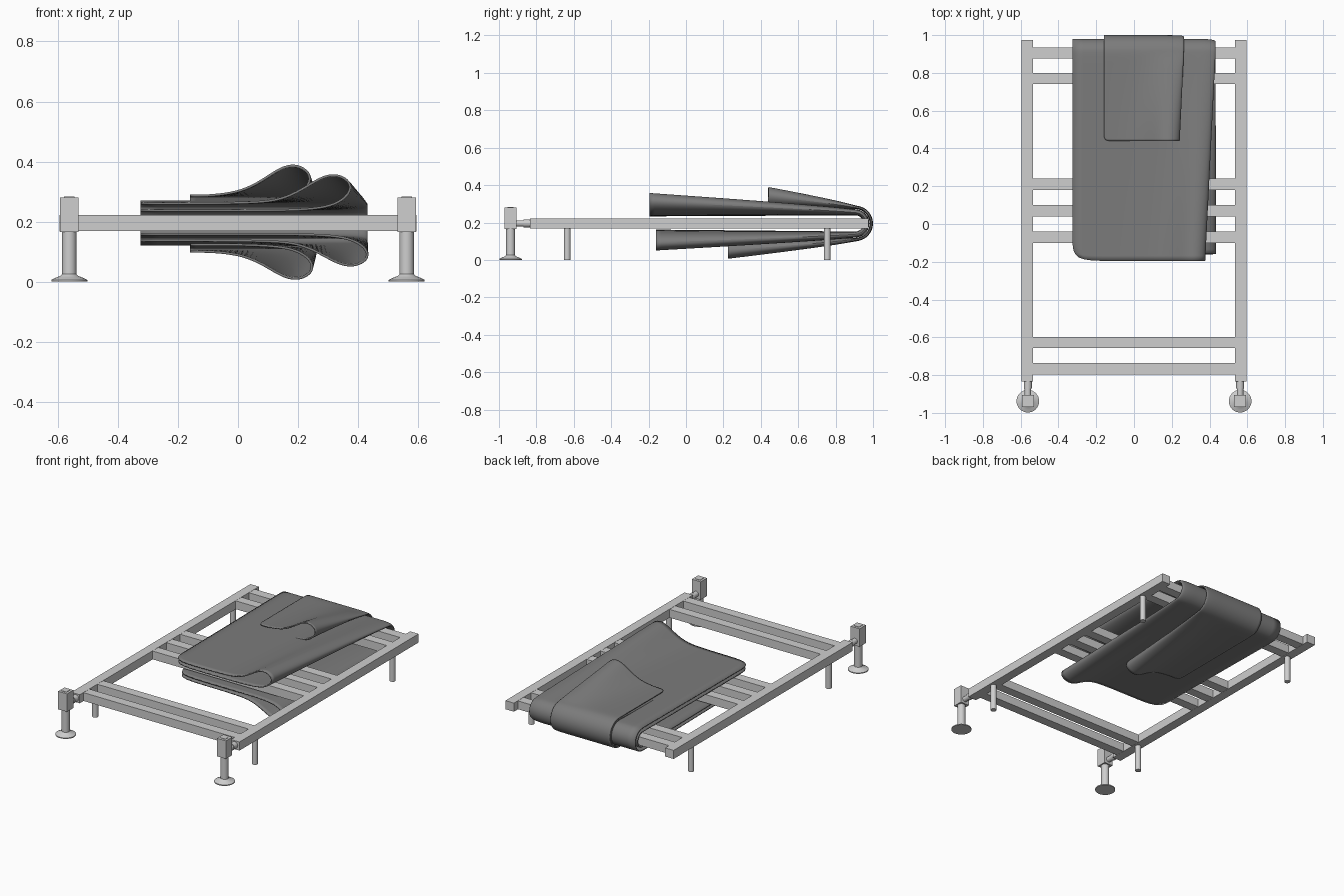
import bpy, bmesh, math
from mathutils import Vector

if "Cube" in bpy.data.objects:
    bpy.data.objects.remove(bpy.data.objects["Cube"], do_unlink=True)


def material(name, value):
    m = bpy.data.materials.new(name)
    m.use_nodes = True
    color = (value, value, value, 1)
    m.diffuse_color = color
    m.node_tree.nodes["Principled BSDF"].inputs["Base Color"].default_value = color
    return m


METAL = material("light grey metal", 0.62)
CLOTH = material("dark grey cloth", 0.2)
MID_Z = 0.195
RAIL_X = 0.565


def make_object(name, bm, mat):
    bmesh.ops.recalc_face_normals(bm, faces=bm.faces)
    mesh = bpy.data.meshes.new(name)
    bm.to_mesh(mesh)
    bm.free()
    mesh.materials.append(mat)
    obj = bpy.data.objects.new(name, mesh)
    bpy.context.collection.objects.link(obj)
    return obj


def smooth(obj, degrees=35):
    bpy.ops.object.select_all(action='DESELECT')
    obj.select_set(True)
    bpy.context.view_layer.objects.active = obj
    bpy.ops.object.shade_smooth_by_angle(angle=math.radians(degrees))


def box(name, center, size):
    bm = bmesh.new()
    bmesh.ops.create_cube(bm, size=1)
    bmesh.ops.scale(bm, vec=size, verts=bm.verts)
    bmesh.ops.translate(bm, vec=center, verts=bm.verts)
    return make_object(name, bm, METAL)


def lathe(name, origin, profile, axis=(0, 0, 1)):
    """Turn (radius, height) points about an axis through origin."""
    bm = bmesh.new()
    verts = [bm.verts.new((r, 0, h)) for r, h in profile]
    edges = [bm.edges.new(pair) for pair in zip(verts, verts[1:])]
    bmesh.ops.spin(bm, geom=verts + edges, cent=(0, 0, 0), axis=(0, 0, 1),
                   angle=math.tau, steps=32)
    bmesh.ops.remove_doubles(bm, verts=bm.verts, dist=1e-5)
    turn = Vector((0, 0, 1)).rotation_difference(Vector(axis)).to_matrix()
    bmesh.ops.rotate(bm, matrix=turn, verts=bm.verts)
    bmesh.ops.translate(bm, vec=origin, verts=bm.verts)
    smooth(make_object(name, bm, METAL))


# Ladder frame, wall posts and valve feet on both sides
for side, s in (("left", 1), ("right", -1)):
    x = s * RAIL_X
    box(side + "_rail", (x, 0.07, MID_Z), (0.06, 1.81, 0.055))
    for where, y in (("lower", -0.635), ("upper", 0.755)):
        lathe(f"{side}_{where}_wall_post", (x, y, 0),
              [(0, 0), (0.018, 0), (0.018, 0.175), (0, 0.175)])

    vx, vy = s * 0.562, -0.938
    box(side + "_valve_block", (vx, vy, 0.223), (0.063, 0.064, 0.115))
    box(side + "_valve_cap", (vx, vy, 0.281), (0.034, 0.034, 0.004))
    lathe(side + "_valve_foot", (vx, vy, 0),
          [(0, 0), (0.06, 0), (0.06, 0.006), (0.045, 0.013), (0.03, 0.019),
           (0.024, 0.025), (0.024, 0.168), (0, 0.168)])
    lathe(side + "_valve_connector", (vx, -0.91, MID_Z),
          [(0, 0), (0.017, 0), (0.017, 0.04), (0.021, 0.04), (0.021, 0.08),
           (0, 0.08)], axis=(0, 1, 0))

for i, y in enumerate((-0.767, -0.627, -0.07, 0.07, 0.21, 0.77, 0.905)):
    box(f"crossbar_{i + 1}", (0, y, MID_Z), (1.08, 0.06, 0.053))

# Folded cloth cross-section: distance from fold, height at hem, height at bar
FOLD = [(-0.25, 0, 0), (-0.14, 0.03, 0), (-0.065, 0.12, 0), (-0.015, 0.36, 0.2),
        (0.003, 0.64, 0.5), (-0.008, 0.88, 0.8), (-0.05, 1.05, 1),
        (-0.1, 0.95, 1), (-0.16, 0.6, 1), (-0.23, 0.31, 1), (-0.31, 0.22, 1)]
BAR_Y = 0.905


def towel(name, left, bar, top, bottom):
    """bar: fold x, inner and outer radius; ends: hem y, fold x, inner, apex."""
    steps = 10
    rows = []
    for i in range(steps):
        rows.append((top, 1 - i / steps, 0))
    for i in range(steps + 1):
        rows.append((top if i < steps / 2 else bottom, 0, math.pi * i / steps))
    for i in range(1, steps + 1):
        rows.append((bottom, i / steps, math.pi))

    bm = bmesh.new()
    grid = []
    for (hem_y, hem_x, inner, apex), t, angle in rows:
        w = t ** 0.88
        fold_x = bar[0] + (hem_x - bar[0]) * t
        section = [(left, 0, 0), ((left + fold_x - 0.25) / 2, 0, 0)]
        section += [(fold_x + d, f, g) for d, f, g in FOLD]
        section += [((left + fold_x - 0.31) / 2, 0.2, 1), (left, 0.2, 1)]
        line = []
        for x, f, g in section:
            at_bar = bar[1] + g * (bar[2] - bar[1])
            at_hem = inner + f * (apex - inner)
            d = at_bar + (at_hem - at_bar) * w
            y = BAR_Y + (hem_y - BAR_Y) * t + d * math.sin(angle)
            line.append(bm.verts.new((max(x, left), y, MID_Z + d * math.cos(angle))))
        grid.append(line)
    for a, b in zip(grid, grid[1:]):
        for j in range(len(a) - 1):
            bm.faces.new((a[j], a[j + 1], b[j + 1], b[j]))
    obj = make_object(name, bm, CLOTH)
    smooth(obj, 60)
    sub = obj.modifiers.new("soft_cloth", 'SUBSURF')
    sub.levels = sub.render_levels = 2
    thick = obj.modifiers.new("cloth_thickness", 'SOLIDIFY')
    thick.thickness = 0.008
    thick.offset = 0


# Two towels draped over the end bar
towel("large_towel", -0.325, (0.43, 0.048, 0.072),
      (-0.195, 0.375, 0.042, 0.158), (-0.16, 0.432, 0.037, 0.14))
towel("small_towel", -0.16, (0.262, 0.082, 0.092),
      (0.44, 0.24, 0.066, 0.19), (0.225, 0.248, 0.072, 0.184))
